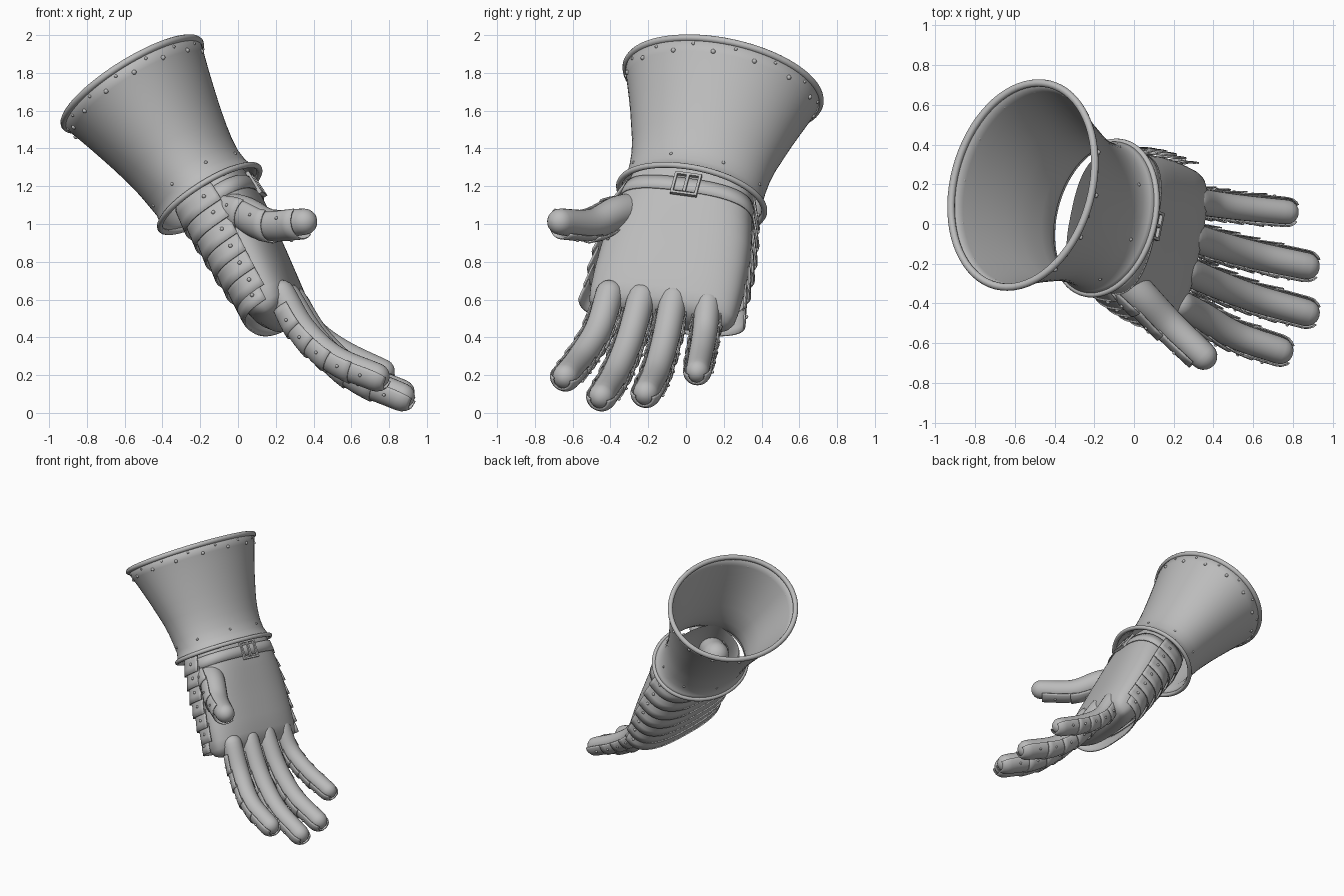
import bpy, bmesh, math
from mathutils import Vector, Matrix

if "Cube" in bpy.data.objects:
    bpy.data.objects.remove(bpy.data.objects["Cube"])

steel = bpy.data.materials.new("steel_grey")
steel.diffuse_color = (0.5, 0.5, 0.5, 1)
steel.use_nodes = True
steel.node_tree.nodes["Principled BSDF"].inputs["Base Color"].default_value = steel.diffuse_color

# Hand frame: A runs up the forearm, W across the hand, P out of the palm
O = Vector((-0.15, 0.03, 1.135))
A = Vector((-0.53, 0.22, 0.82)).normalized()
W = Vector((0.21, 0.966, -0.147))
W = (W - A * W.dot(A)).normalized()
P = W.cross(A)
rivets = []


def local(w, p, t):
    return O + W * w + P * p + A * t


def finish(name, bm, thick=0, angle=40):
    bmesh.ops.recalc_face_normals(bm, faces=bm.faces)
    me = bpy.data.meshes.new(name)
    bm.to_mesh(me)
    bm.free()
    ob = bpy.data.objects.new(name, me)
    bpy.context.collection.objects.link(ob)
    me.materials.append(steel)
    if thick:
        mod = ob.modifiers.new("thickness", 'SOLIDIFY')
        mod.thickness = thick
        mod.offset = 0
    bpy.ops.object.select_all(action='DESELECT')
    ob.select_set(True)
    bpy.context.view_layer.objects.active = ob
    bpy.ops.object.shade_smooth_by_angle(angle=math.radians(angle))
    return ob


def loft(name, rings, closed=True, thick=0, caps=(False, False), loop=False):
    bm = bmesh.new()
    vs = [[bm.verts.new(c) for c in r] for r in rings]
    n = len(vs[0])
    for i in range(len(vs) if loop else len(vs) - 1):
        a, b = vs[i], vs[(i + 1) % len(vs)]
        for j in range(n if closed else n - 1):
            k = (j + 1) % n
            bm.faces.new((a[j], a[k], b[k], b[j]))
    if caps[0]:
        bm.faces.new(vs[0])
    if caps[1]:
        bm.faces.new(vs[-1])
    return finish(name, bm, thick)


def lerp_table(tab, x):
    if x <= tab[0][0]:
        return tab[0][1:]
    for a, b in zip(tab, tab[1:]):
        if x <= b[0]:
            f = (x - a[0]) / (b[0] - a[0])
            return [u + (v - u) * f for u, v in zip(a[1:], b[1:])]
    return tab[-1][1:]


def circle(n):
    return [2 * math.pi * i / n for i in range(n)]


# Flared cuff: height, half width, half depth
CUFF = [(0, .395, .305), (.025, .378, .283), (.07, .366, .27), (.14, .366, .271),
        (.22, .373, .28), (.3, .387, .295), (.4, .415, .318), (.5, .443, .345),
        (.6, .475, .373), (.68, .502, .397), (.75, .528, .42)]


def cuff_pt(t, a, off=0):
    w, p = lerp_table(CUFF, t)
    shift = -.015 * min(1, t / .15)
    return local((w + off) * math.cos(a), (p + off) * math.sin(a) + shift, t)


loft("cuff", [[cuff_pt(c[0], a) for a in circle(72)] for c in CUFF], thick=.012)


# Rolled edges of the cuff
def rolled_edge(name, t, r):
    rings = []
    for a in circle(72):
        c = cuff_pt(t, a)
        out = (W * math.cos(a) + P * math.sin(a)).normalized()
        rings.append([c + out * r * math.cos(b) + A * r * math.sin(b) for b in circle(10)])
    loft(name, rings, loop=True)


rolled_edge("cuff_top_rim", .75, .019)
rolled_edge("wrist_rim", 0, .016)
for i, a in enumerate(circle(28)):
    rivets.append((cuff_pt(.685 if i % 2 else .718, a, .005), .013 if i % 2 else .009))
for a in circle(8):
    rivets.append((cuff_pt(.1, a + .3, .005), .009))

# Glove body: distance down the hand, half width, depth centre, half depth
GLOVE = [(-.05, .33, .03, .2), (0, .335, .035, .202), (.1, .355, .035, .2),
         (.2, .376, .03, .192), (.3, .392, .02, .182), (.42, .402, .01, .174),
         (.55, .405, 0, .162), (.66, .402, -.005, .148), (.72, .395, -.01, .13),
         (.755, .375, -.015, .1), (.775, .34, -.02, .05)]


def glove_pt(s, a, off=0):
    w, pc, ps = lerp_table(GLOVE, s)
    c, d = math.cos(a), math.sin(a)
    x = math.copysign(abs(c) ** .74, c) * (w + off)
    y = math.copysign(abs(d) ** .74, d) * (ps + off)
    return local(x, pc + y, -s)


loft("palm_glove", [[glove_pt(g[0], a) for a in circle(64)] for g in GLOVE], caps=(False, True))


# Overlapping plates over the back of the hand, flaring towards the fingers
def hand_plate(name, s0, s1, o0, o1, a0=172, a1=368):
    arc = [math.radians(a0 + (a1 - a0) * i / 40) for i in range(41)]
    rings = [[glove_pt(s0 + (s1 - s0) * f, a, o0 + (o1 - o0) * f) for a in arc]
             for f in (0, .33, .67, 1)]
    loft(name, rings, closed=False, thick=.009)
    for a in (arc[2], arc[-3]):
        rivets.append((glove_pt((s0 + s1) / 2, a, (o0 + o1) / 2 + .005), .011))


for i in range(6):
    hand_plate(f"hand_plate_{i + 1}", -.01 + .105 * i, .125 + .105 * i, .012, .036)
hand_plate("knuckle_plate", .60, .725, .02, .058, 178, 362)

# Wrist strap and its buckle
strap_arc = [math.radians(-14 + 208 * i / 40) for i in range(41)]
loft("wrist_strap", [[glove_pt(s, a, .007) for a in strap_arc] for s in (.035, .075, .115)],
     closed=False, thick=.008)
bm = bmesh.new()
frame = Matrix((W, P, A)).transposed().to_4x4()
for w, t, sw, st in ((-.065, 0, .014, .135), (.065, 0, .014, .135), (0, .061, .144, .014),
                     (0, -.061, .144, .014), (0, .005, .016, .11)):
    m = Matrix.Translation(local(.01 + w, .249, -.075 + t)) @ frame
    bmesh.ops.create_cube(bm, size=1, matrix=m @ Matrix.Diagonal((sw, .02, st, 1)))
finish("buckle", bm)


# Finger tube with rounded ends and articulated back plates
def digit(name, pts, r0, r1, back, spans, half=98):
    pts = [Vector(p) for p in pts]
    ext = [2 * pts[0] - pts[1]] + pts + [2 * pts[-1] - pts[-2]]
    back = Vector(back)

    def frame_at(u):
        x = min(max(u, 0), 1) * (len(pts) - 1)
        i = min(int(x), len(pts) - 2)
        f = x - i
        a, b, c, d = ext[i:i + 4]
        pos = .5 * (2 * b + (c - a) * f + (2 * a - 5 * b + 4 * c - d) * f * f
                    + (3 * b - a - 3 * c + d) * f ** 3)
        tan = (.5 * ((c - a) + 2 * (2 * a - 5 * b + 4 * c - d) * f
                     + 3 * (3 * b - a - 3 * c + d) * f * f)).normalized()
        bk = (back - tan * back.dot(tan)).normalized()
        return pos, tan, bk, tan.cross(bk), r0 + (r1 - r0) * min(max(u, 0), 1)

    def ring(u, angles, off=0, dome=0):
        pos, tan, bk, sd, r = frame_at(u)
        r += off
        pos = pos + tan * r * math.sin(dome)
        r *= math.cos(dome)
        return [pos + bk * r * math.cos(a) + sd * r * math.sin(a) for a in angles]

    full = circle(24)
    domes = [math.radians(d) for d in (20, 40, 58, 74, 86)]
    rings = [ring(0, full, 0, -d) for d in reversed(domes)]
    rings += [ring(i / 20, full) for i in range(21)]
    rings += [ring(1, full, 0, d) for d in domes]
    loft(name, rings, caps=(True, True))

    arc = [math.radians(-half + 2 * half * i / 18) for i in range(19)]
    for k, (u0, u1) in enumerate(spans):
        rows = [ring(u0 + (u1 - u0) * f, arc, .006 + .013 * f) for f in (0, .25, .5, .75, 1)]
        if k == len(spans) - 1 and u1 >= 1:
            rows = [ring(u0 + (u1 - u0) * f, arc, .011) for f in (0, .25, .5, .75, 1)]
            rows += [ring(1, arc, .011, math.radians(d)) for d in (20, 40, 55)]
        loft(f"{name}_plate_{k + 1}", rows, closed=False, thick=.007)
        um = u0 + (u1 - u0) * .6
        for a in (arc[3], arc[-4]):
            rivets.append((ring(um, [a], .018)[0], .009))


FINGERS = {
    "index_finger": [(.23, -.405, .63), (.345, -.465, .44), (.51, -.56, .29), (.735, -.638, .195)],
    "middle_finger": [(.26, -.235, .615), (.41, -.30, .385), (.61, -.375, .205), (.868, -.447, .09)],
    "ring_finger": [(.285, -.065, .605), (.43, -.11, .385), (.62, -.16, .215), (.868, -.212, .108)],
    "little_finger": [(.31, .115, .58), (.405, .10, .43), (.56, .08, .32), (.768, .06, .222)],
}
spans = [(.1, .31), (.27, .49), (.45, .66), (.62, .83), (.79, 1)]
for name, pts in FINGERS.items():
    small = .006 if name == "little_finger" else 0
    digit(name, pts, .074 - small, .068 - small, -P, spans)

digit("thumb", [(-.10, -.24, 1.075), (.03, -.36, 1.06), (.17, -.50, 1.0), (.35, -.665, 1.012)],
      .098, .07, (-.45, -.5, -.62), [(.08, .4), (.34, .7), (.64, .98)], 92)

# Rivets on every plate
bm = bmesh.new()
for pos, r in rivets:
    bmesh.ops.create_icosphere(bm, subdivisions=2, radius=r, matrix=Matrix.Translation(pos))
finish("rivets", bm, angle=60)
